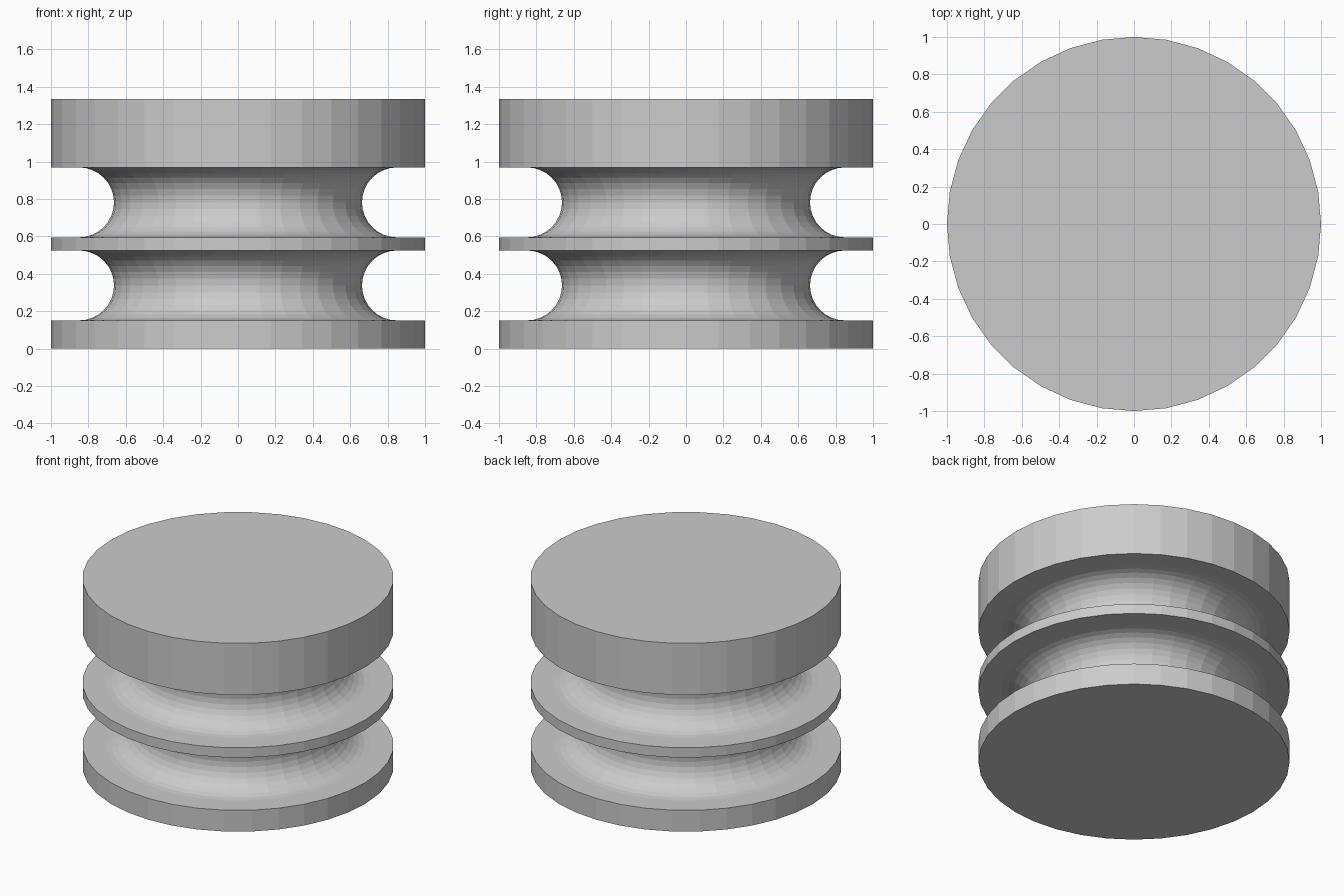
import bpy, math

cube = bpy.data.objects.get("Cube")
if cube:
    bpy.data.objects.remove(cube, do_unlink=True)

SIDES = 36          # facets around the axis
ARC_STEPS = 16      # facets across each groove
GROOVE_CENTRE = 0.85
GROOVE_RADIUS = 0.187

# Single grey material
grey = bpy.data.materials.new("plain grey")
grey.use_nodes = True
colour = (0.6, 0.6, 0.6, 1)
grey.diffuse_color = colour
grey.node_tree.nodes["Principled BSDF"].inputs["Base Color"].default_value = colour


def groove(z):
    """Half-round groove profile, from its lower lip to its upper lip."""
    points = [(1.0, z - GROOVE_RADIUS)]
    for i in range(ARC_STEPS + 1):
        a = -math.pi / 2 + math.pi * i / ARC_STEPS
        points.append((GROOVE_CENTRE - GROOVE_RADIUS * math.cos(a),
                       z + GROOVE_RADIUS * math.sin(a)))
    return points + [(1.0, z + GROOVE_RADIUS)]


def lathe(name, profile):
    """Turn an (radius, height) profile around z and cap both ends."""
    verts, faces = [], []
    for r, z in profile:
        for s in range(SIDES):
            a = 2 * math.pi * s / SIDES
            verts.append((r * math.cos(a), r * math.sin(a), z))
    for row in range(len(profile) - 1):
        for s in range(SIDES):
            low, high = row * SIDES, (row + 1) * SIDES
            t = (s + 1) % SIDES
            faces.append((low + s, low + t, high + t, high + s))
    faces.append(tuple(reversed(range(SIDES))))
    faces.append(tuple(range(len(verts) - SIDES, len(verts))))
    mesh = bpy.data.meshes.new(name)
    mesh.from_pydata(verts, [], faces)
    mesh.materials.append(grey)
    mesh.update()
    obj = bpy.data.objects.new(name, mesh)
    bpy.context.collection.objects.link(obj)
    return obj


# Cylinder with two round grooves
lathe("grooved_cylinder",
      [(1.0, 0.0)] + groove(0.338) + groove(0.782) + [(1.0, 1.335)])
